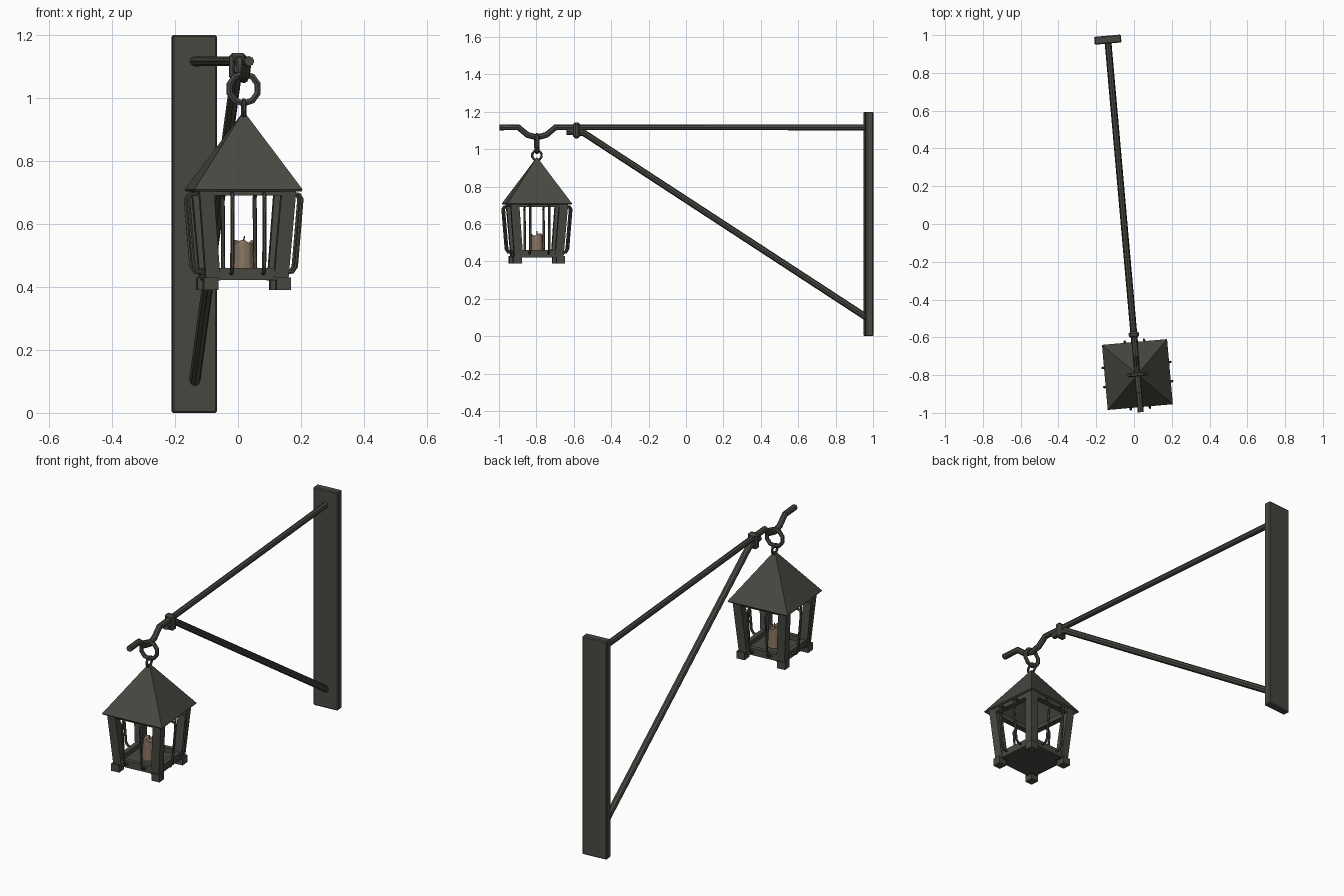
import bpy, bmesh, math
from mathutils import Matrix, Vector

if "Cube" in bpy.data.objects:
    bpy.data.objects.remove(bpy.data.objects["Cube"])

# Everything is built around the lantern axis, then turned and moved into place
PLACE = Matrix.Translation((0.018, -0.797, 0)) @ Matrix.Rotation(math.radians(5.05), 4, "Z")


def material(name, rgb):
    m = bpy.data.materials.new(name)
    m.use_nodes = True
    m.diffuse_color = (*rgb, 1)
    bsdf = m.node_tree.nodes["Principled BSDF"]
    bsdf.inputs["Base Color"].default_value = (*rgb, 1)
    bsdf.inputs["Roughness"].default_value = 0.8
    return m


IRON = material("dark iron", (0.065, 0.066, 0.055))
WAX = material("tan wax", (0.25, 0.18, 0.12))
WICK = material("black wick", (0.02, 0.02, 0.02))


def add(name, data, mat):
    data.materials.append(mat)
    obj = bpy.data.objects.new(name, data)
    bpy.context.collection.objects.link(obj)
    obj.matrix_world = PLACE
    return obj


def from_bmesh(name, bm, mat):
    bmesh.ops.recalc_face_normals(bm, faces=bm.faces)
    mesh = bpy.data.meshes.new(name)
    bm.to_mesh(mesh)
    bm.free()
    return add(name, mesh, mat)


def box(name, base, top, size, mat=IRON, bevel=0):
    """Box with a rectangular section, leaning from base to top."""
    bm = bmesh.new()
    bmesh.ops.create_cube(bm, size=1)
    for v in bm.verts:
        end = Vector(top if v.co.z > 0 else base)
        v.co = end + Vector((v.co.x * size[0], v.co.y * size[1], 0))
    obj = from_bmesh(name, bm, mat)
    if bevel:
        mod = obj.modifiers.new("bevel", "BEVEL")
        mod.width, mod.segments = bevel, 1
    return obj


def rod(name, points, radius, mat=IRON, sides=8, closed=False):
    """Faceted rod along a path."""
    curve = bpy.data.curves.new(name, "CURVE")
    curve.dimensions = "3D"
    curve.bevel_depth = radius
    curve.bevel_resolution = sides // 2 - 2
    curve.use_fill_caps = True
    spline = curve.splines.new("POLY")
    spline.points.add(len(points) - 1)
    for p, co in zip(spline.points, points):
        p.co = (*co, 1)
    spline.use_cyclic_u = closed
    spline.use_smooth = False
    return add(name, curve, mat)


def ring(name, z, radius, thick, along_x, segments):
    pts = []
    for i in range(segments):
        a = math.tau * (i + 0.5) / segments
        h, v = radius * math.cos(a), z + radius * math.sin(a)
        pts.append((h, 0, v) if along_x else (0, h, v))
    rod(name, pts, thick, sides=6, closed=True)


# Wall plate
box("wall_plate", (0, 1.78, 0), (0, 1.78, 1.2), (0.142, 0.042), bevel=0.005)

# Arm with the dip that holds the ring
arm = [(-0.2, 1.117), (-0.1, 1.117), (-0.05, 1.076), (0, 1.063), (0.05, 1.076),
       (0.1, 1.117), (1.77, 1.117)]
rod("arm", [(0, y, z) for y, z in arm], 0.016)

# Diagonal brace and the collar that binds it to the arm
rod("brace", [(0, y, z) for y, z in [(0.16, 1.095), (0.25, 1.088), (1.77, 0.1)]], 0.018)
box("collar", (0, 0.212, 1.058), (0, 0.212, 1.143), (0.055, 0.034), bevel=0.01)

# Hanging rings
ring("hanging_ring", 1.03, 0.047, 0.011, True, 10)
ring("roof_loop", 0.967, 0.026, 0.007, False, 10)

# Hollow pyramid roof
bm = bmesh.new()
bmesh.ops.create_cone(bm, segments=4, radius1=0.173 * math.sqrt(2), radius2=0.004,
                      depth=0.245, cap_ends=True,
                      matrix=Matrix.Translation((0, 0, 0.832)) @ Matrix.Rotation(math.pi / 4, 4, "Z"))
base = min(bm.faces, key=lambda f: f.calc_center_median().z)
bmesh.ops.delete(bm, geom=[base], context="FACES_ONLY")
roof = from_bmesh("roof", bm, IRON)
shell = roof.modifiers.new("shell", "SOLIDIFY")
shell.thickness = 0.008

# Corner posts and feet
for sx, side in ((1, "left"), (-1, "right")):
    for sy, end in ((-1, "front"), (1, "back")):
        box(f"{end}_{side}_post", (sx * 0.108, sy * 0.108, 0.42),
            (sx * 0.132, sy * 0.132, 0.715), (0.046, 0.046))
        box(f"{end}_{side}_foot", (sx * 0.116, sy * 0.116, 0.39),
            (sx * 0.116, sy * 0.116, 0.43), (0.046, 0.046))

# Floor
box("floor", (0, 0, 0.422), (0, 0, 0.435), (0.23, 0.23))

# Rails and bent guard bars on each of the four sides
for k, side in enumerate(("front", "left", "back", "right")):
    turn = Matrix.Rotation(k * math.pi / 2, 4, "Z")
    for name, y, z0, z1, length, depth in (("sill", -0.116, 0.422, 0.46, 0.22, 0.025),
                                           ("top_rail", -0.138, 0.69, 0.715, 0.27, 0.03)):
        rail = box(f"{side}_{name}", (0, y, z0), (0, y, z1), (length, depth))
        rail.matrix_world = PLACE @ turn
    for s in (-1, 1):
        path = [(0.14, 0.698), (0.172, 0.694), (0.181, 0.68), (0.163, 0.465),
                (0.152, 0.448), (0.12, 0.442)]
        bar = rod(f"{side}_guard_bar", [(s * 0.051, -d, z) for d, z in path], 0.0065, sides=6)
        bar.matrix_world = PLACE @ turn

# Candle with an uneven melted rim and a sunken top
bm = bmesh.new()
bmesh.ops.create_cone(bm, segments=12, radius1=0.035, radius2=0.031, depth=0.11,
                      cap_ends=True, matrix=Matrix.Translation((0, 0, 0.488)))
cap = max(bm.faces, key=lambda f: f.calc_center_median().z)
for v in cap.verts:
    v.co.z += 0.008 * math.sin(3 * math.atan2(v.co.y, v.co.x) + 0.6)
bmesh.ops.inset_region(bm, faces=[cap], thickness=0.009, depth=-0.012)
from_bmesh("candle", bm, WAX)
rod("wick", [(0, 0, 0.525), (0, 0, 0.55), (0.003, 0, 0.562)], 0.002, WICK, sides=6)
